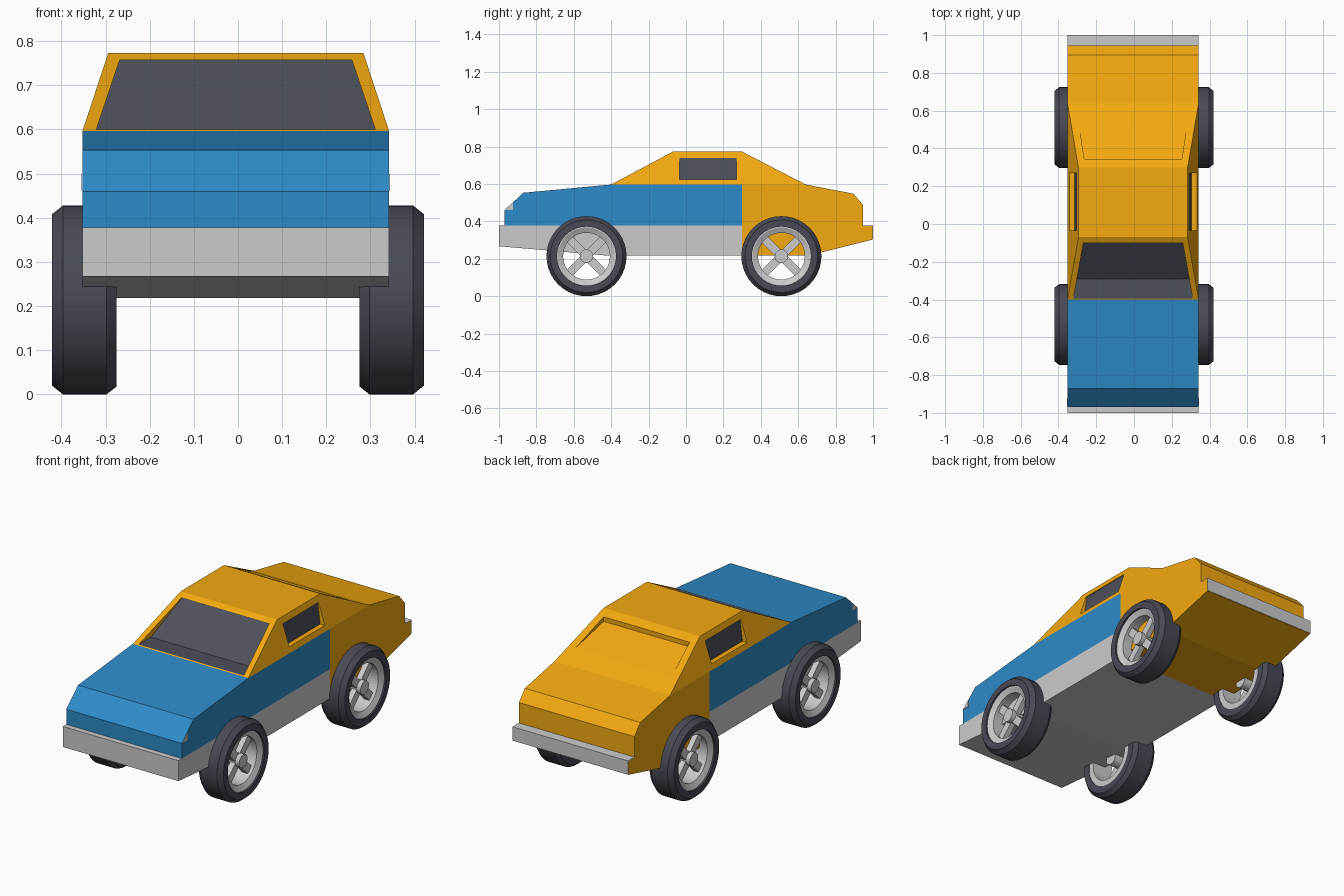
import bpy, bmesh
from math import pi, radians
from mathutils import Matrix, Vector

if "Cube" in bpy.data.objects:
    bpy.data.objects.remove(bpy.data.objects["Cube"])

CX, HW = -0.005, 0.347          # body centre and half width


def material(name, rgb):
    m = bpy.data.materials.new(name)
    m.diffuse_color = (*rgb, 1)
    m.use_nodes = True
    m.node_tree.nodes["Principled BSDF"].inputs["Base Color"].default_value = m.diffuse_color
    return m


ORANGE = material("orange_paint", (0.90, 0.40, 0.005))
BLUE = material("blue_paint", (0.027, 0.26, 0.58))
GLASS = material("dark_glass", (0.075, 0.08, 0.105))
RUBBER = material("rubber", (0.065, 0.068, 0.088))


def add_object(name, bm, mats=()):
    bmesh.ops.recalc_face_normals(bm, faces=bm.faces[:])
    me = bpy.data.meshes.new(name)
    bm.to_mesh(me)
    bm.free()
    for m in mats:
        me.materials.append(m)
    ob = bpy.data.objects.new(name, me)
    bpy.context.collection.objects.link(ob)
    return ob


def prism(name, profile, half, mats=()):
    """Side profile (y, z) extruded across the car's width."""
    bm = bmesh.new()
    f = bm.faces.new([bm.verts.new((CX - half, y, z)) for y, z in profile])
    r = bmesh.ops.extrude_face_region(bm, geom=[f])
    vs = [v for v in r["geom"] if isinstance(v, bmesh.types.BMVert)]
    bmesh.ops.translate(bm, verts=vs, vec=(2 * half, 0, 0))
    return add_object(name, bm, mats)


def hull(name, points, glass=lambda n: False):
    """Convex block; faces whose normal passes the test become glass."""
    bm = bmesh.new()
    for p in points:
        bm.verts.new(p)
    bmesh.ops.convex_hull(bm, input=bm.verts[:])
    bmesh.ops.dissolve_limit(bm, angle_limit=radians(1), verts=bm.verts[:], edges=bm.edges[:])
    bmesh.ops.recalc_face_normals(bm, faces=bm.faces[:])
    bm.normal_update()
    for f in bm.faces:
        f.material_index = int(glass(f.normal))
    return add_object(name, bm, (ORANGE, GLASS))


def both(points):
    return [(CX + s * x, y, z) for s in (-1, 1) for x, y, z in points]


# lower body
prism("chassis", [(-1, .267), (-.43, .218), (.3, .218), (.3, .378), (-1, .378)], HW)
prism("front_body", [(-.97, .378), (.3, .378), (.3, .597), (-.4, .597),
                     (-.87, .553), (-.97, .46)], HW, [BLUE])
prism("rear_body", [(.3, .218), (.66, .218), (.998, .303), (.998, .376), (.945, .376),
                    (.945, .49), (.895, .548), (.64, .597), (.3, .597)], HW, [ORANGE])
prism("rear_bumper", [(.945, .375), (.997, .375), (.997, .305), (1, .305),
                      (1, .379), (.945, .379)], HW)
prism("side_lights", [(-.966, .461), (-.925, .461), (-.925, .499)], HW + .002)

# cabin with recessed windows
cabin = hull("cabin", both([(HW, -.4, .597), (HW, .64, .597), (.289, -.07, .773), (.289, .3, .773)]))
cutters = [
    hull("windshield_cutter", both([(.316, -.45, .6), (.316, -.29, .6), (.263, -.09, .757),
                                    (.263, -.35, .757)]), lambda n: abs(n.x) < .5),
    hull("rear_window_cutter", both([(.258, .345, .725), (.258, .345, .82),
                                     (.289, .545, .6465), (.289, .545, .82)])),
]
for s, side in ((-1, "left"), (1, "right")):
    pts = [(CX + s * x, y, z) for y in (-.035, .27)
           for x, z in ((.310, .625), (.295, .74), (.4, .625), (.4, .74))]
    cutters.append(hull(side + "_window_cutter", pts, lambda n: abs(n.x) > .5))
for c in cutters:
    c.hide_render = True
    c.hide_set(True)
    c.display_type = 'WIRE'
    b = cabin.modifiers.new(c.name, 'BOOLEAN')
    b.operation, b.solver, b.object = 'DIFFERENCE', 'EXACT', c
    b.material_mode = 'TRANSFER'


# wheels
def lathe(bm, profile, steps=40):
    """Closed (x, radius) outline spun about the x axis."""
    rings = [[bm.verts.new(Matrix.Rotation(2 * pi * i / steps, 3, 'X') @ Vector((x, 0, r)))
              for x, r in profile] for i in range(steps)]
    n = len(profile)
    for i in range(steps):
        a, b = rings[i], rings[(i + 1) % steps]
        for j in range(n):
            k = (j + 1) % n
            bm.faces.new((a[j], a[k], b[k], b[j]))


def smooth(ob):
    bpy.ops.object.select_all(action='DESELECT')
    ob.select_set(True)
    bpy.context.view_layer.objects.active = ob
    bpy.ops.object.shade_smooth_by_angle(angle=radians(25))


def wheel(name, side, y):
    place = Matrix.Translation((0, y, .214)) @ Matrix.Diagonal((side, 1, 1, 1))
    tire = bmesh.new()
    lathe(tire, [(.275, .158), (.275, .196), (.298, .214), (.396, .214), (.421, .194), (.421, .158)])
    tire.transform(place)
    smooth(add_object(name + "_tire", tire, [RUBBER]))

    rim = bmesh.new()
    lathe(rim, [(.277, .16), (.412, .16), (.412, .153), (.398, .125), (.277, .125)])
    for a in (45, 135):         # crossed spokes
        m = Matrix.Translation((.366, 0, 0)) @ Matrix.Rotation(radians(a), 4, 'X')
        bmesh.ops.create_cube(rim, size=1, matrix=m @ Matrix.Diagonal((.03, .044, .26, 1)))
    hub = Matrix.Translation((.347, 0, 0)) @ Matrix.Rotation(pi / 2, 4, 'Y')
    bmesh.ops.create_cone(rim, cap_ends=True, segments=20, radius1=.036, radius2=.036,
                          depth=.115, matrix=hub)
    rim.transform(place)
    smooth(add_object(name + "_rim", rim))


for end, y in (("front", -.532), ("rear", .51)):
    for side, s in (("left", -1), ("right", 1)):
        wheel(f"{end}_{side}", s, y)
